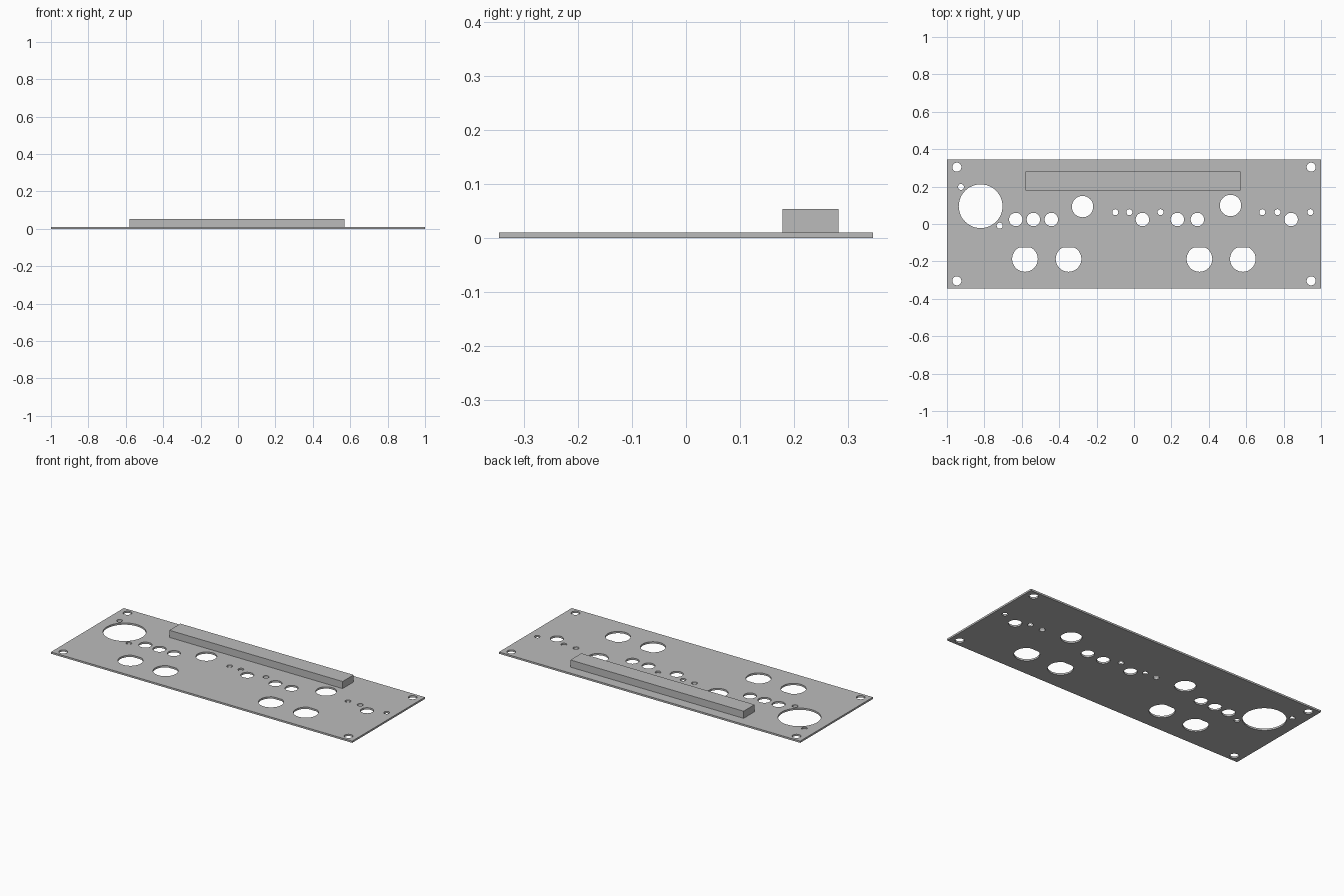
import bpy, bmesh, math
from mathutils import Matrix, Vector

cube = bpy.data.objects.get("Cube")
if cube:
    bpy.data.objects.remove(cube, do_unlink=True)

metal = bpy.data.materials.new("light_grey_metal")
metal.use_nodes = True
GREY = (0.5, 0.5, 0.5, 1)
metal.diffuse_color = GREY
metal.node_tree.nodes["Principled BSDF"].inputs["Base Color"].default_value = GREY

THICK = 0.0107


def add_object(name, bm):
    mesh = bpy.data.meshes.new(name)
    bm.to_mesh(mesh)
    bm.free()
    mesh.materials.append(metal)
    obj = bpy.data.objects.new(name, mesh)
    bpy.context.collection.objects.link(obj)
    return obj


def box(name, low, high):
    low, high = Vector(low), Vector(high)
    bm = bmesh.new()
    bmesh.ops.create_cube(bm, size=1, matrix=Matrix.Translation((low + high) / 2)
                          @ Matrix.Diagonal((*(high - low), 1)))
    return add_object(name, bm)


def drill(bm, x, y, r, flat=None):
    """Cylinder cutter, optionally with a flat on its +y side."""
    made = bmesh.ops.create_cone(bm, cap_ends=True, segments=48, radius1=r, radius2=r,
                                 depth=0.1, matrix=Matrix.Translation((x, y, 0)))
    if flat is not None:
        for v in made["verts"]:
            if v.co.y > flat:
                # slide along the rim to the ends of the flat
                half = math.sqrt(r * r - (flat - y) ** 2)
                v.co.x = x + max(-half, min(half, v.co.x - x))
                v.co.y = flat


# Panel and raised bar
panel = box("panel", (-1, -0.345, 0), (1, 0.345, THICK))
box("raised_bar", (-0.58, 0.178, THICK), (0.57, 0.282, 0.0535))

holes = bmesh.new()
# Corner screw holes
for x in (-0.947, 0.947):
    for y in (-0.304, 0.304):
        drill(holes, x, y, 0.024)
# Large round opening with its two fixing holes
drill(holes, -0.82, 0.095, 0.117)
drill(holes, -0.925, 0.198, 0.016)
drill(holes, -0.718, -0.009, 0.016)
# Centre row: control holes and small indicator holes
for x in (-0.632, -0.538, -0.442, 0.045, 0.232, 0.339, 0.84):
    drill(holes, x, 0.024, 0.036)
for x in (-0.1, -0.025, 0.142, 0.686, 0.767, 0.943):
    drill(holes, x, 0.063, 0.016)
# Medium round openings
drill(holes, -0.275, 0.093, 0.057)
drill(holes, 0.516, 0.099, 0.057)
# Flat-topped socket openings
for x in (-0.583, -0.35, 0.35, 0.582):
    drill(holes, x, -0.187, 0.0685, flat=-0.125)

# Cut the openings through the panel
cutter = add_object("hole_cutter", holes)
cutter.hide_render = True
mod = panel.modifiers.new("openings", 'BOOLEAN')
mod.operation = 'DIFFERENCE'
mod.solver = 'EXACT'
mod.object = cutter
for obj in bpy.context.selected_objects:
    obj.select_set(False)
panel.select_set(True)
bpy.context.view_layer.objects.active = panel
bpy.ops.object.modifier_apply(modifier=mod.name)
bpy.data.objects.remove(cutter, do_unlink=True)
bpy.ops.object.shade_smooth_by_angle(angle=math.radians(30))
